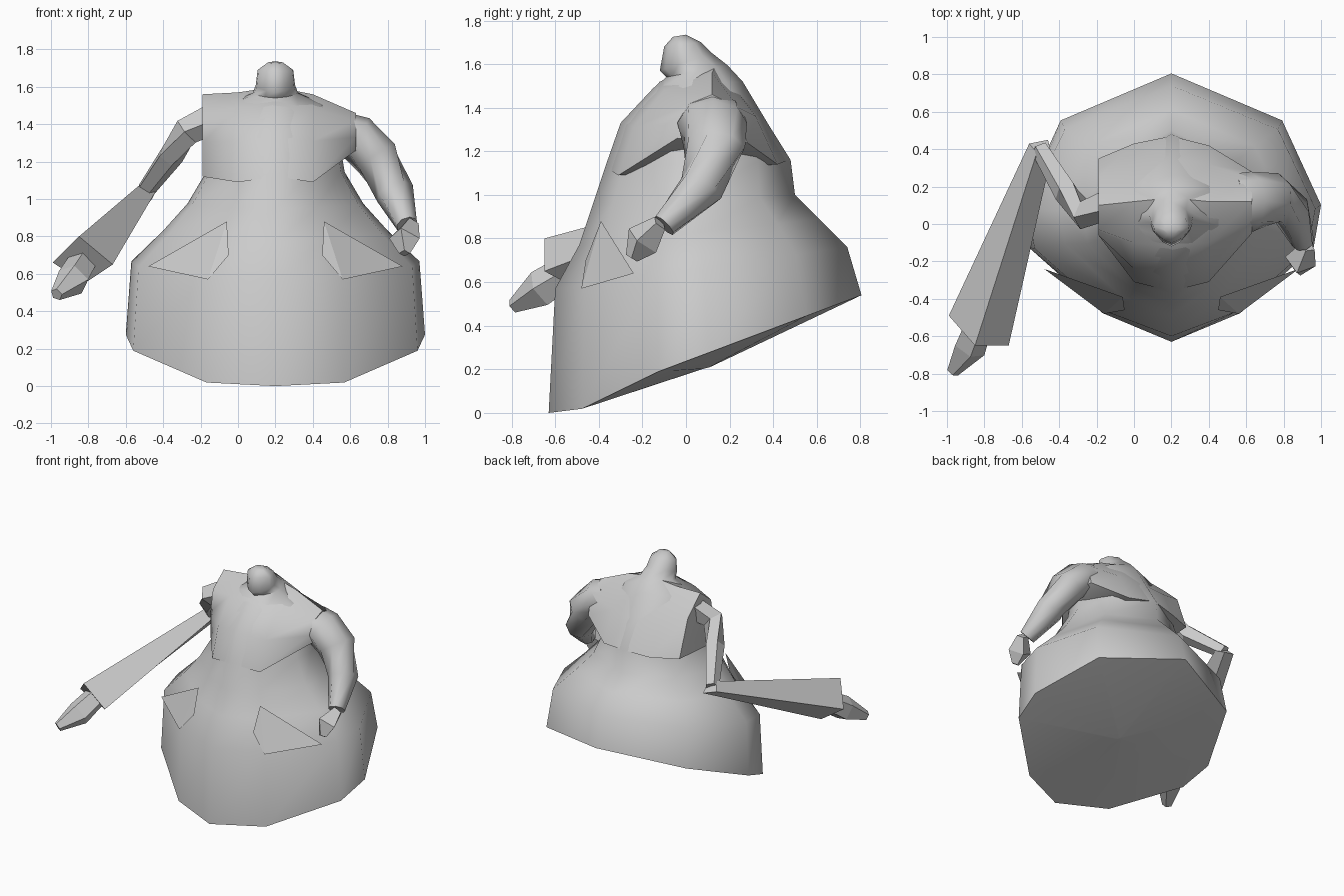
import bpy, bmesh, math
from mathutils import Vector

if "Cube" in bpy.data.objects:
    bpy.data.objects.remove(bpy.data.objects["Cube"])


def finish(name, bm, smooth=0):
    bmesh.ops.recalc_face_normals(bm, faces=bm.faces[:])
    me = bpy.data.meshes.new(name)
    bm.to_mesh(me)
    bm.free()
    ob = bpy.data.objects.new(name, me)
    bpy.context.collection.objects.link(ob)
    if smooth:
        bpy.ops.object.select_all(action='DESELECT')
        ob.select_set(True)
        bpy.context.view_layer.objects.active = ob
        bpy.ops.object.shade_smooth_by_angle(angle=math.radians(smooth))
    return ob


def loft(name, rings, smooth=0):
    """Skin closed rings in order and cap both ends."""
    bm = bmesh.new()
    vs = [[bm.verts.new(p) for p in r] for r in rings]
    n = len(vs[0])
    for a, b in zip(vs, vs[1:]):
        for i in range(n):
            j = (i + 1) % n
            bm.faces.new((a[i], a[j], b[j], b[i]))
    bm.faces.new(vs[0])
    bm.faces.new(vs[-1])
    return finish(name, bm, smooth)


def tube(name, path, sides, smooth=0):
    """Tapered limb along (x, y, z, horizontal radius[, vertical radius])."""
    pts = [Vector(p[:3]) for p in path]
    rings = []
    for i, p in enumerate(pts):
        d = pts[min(i + 1, len(pts) - 1)] - pts[max(i - 1, 0)]
        q = d.to_track_quat('Z', 'Y')
        rx, ry = path[i][3], path[i][-1]
        rings.append([p + q @ Vector((rx * math.cos(t), ry * math.sin(t), 0))
                      for t in (2 * math.pi * k / sides for k in range(sides))])
    return loft(name, rings, smooth)


# Gown, torso and neck: ten-sided tilted rings
half = [(0, -1), (.46, -.8), (.95, -.3), (1, .02), (.74, .65), (0, 1)]
section = half + [(-x, y) for x, y in half[4:0:-1]]
CX = .2
# half width, front y, back y, front z, back z (first ring is the hem's centre)
levels = [
    (.02, .07, .11, .20, .21),
    (.80, -.63, .805, .00, .54),
    (.77, -.60, .74, .57, .76),
    (.60, -.49, .61, .77, .89),
    (.47, -.43, .50, .95, 1.0),
    (.37, -.37, .48, 1.13, 1.16),
    (.34, -.30, .38, 1.33, 1.32),
    (.26, -.15, .26, 1.49, 1.52),
    (.12, -.09, .19, 1.54, 1.595),
    (.105, -.12, .12, 1.57, 1.65),
    (.095, -.10, .07, 1.68, 1.70),
    (.04, -.06, .00, 1.725, 1.735),
]
rings = []
for w, yf, yb, zf, zb in levels:
    rings.append([(CX + w * x, yf + (yb - yf) * (y + 1) / 2,
                   zf + (zb - zf) * (y + 1) / 2) for x, y in section])
for i in (1, 9):                       # hem is flatter at the front
    x, y, z = rings[1][i]
    rings[1][i] = (x, y + .01, z - .035)
loft("gown_body", rings, 60)

# Shoulder yoke: side-to-side sections, cut off flat at the thin-arm side
yoke = [
    (-.19, [(-.06, 1.12), (-.06, 1.30), (-.03, 1.46), (.10, 1.56), (.25, 1.42), (.35, 1.15)]),
    (.00, [(-.31, 1.09), (-.24, 1.31), (-.10, 1.49), (.12, 1.57), (.32, 1.36), (.43, 1.14)]),
    (.20, [(-.36, 1.12), (-.29, 1.33), (-.12, 1.52), (.14, 1.60), (.35, 1.35), (.47, 1.16)]),
    (.40, [(-.31, 1.09), (-.24, 1.31), (-.10, 1.48), (.12, 1.56), (.32, 1.36), (.42, 1.14)]),
    (.63, [(-.04, 1.26), (-.05, 1.33), (.02, 1.42), (.12, 1.46), (.24, 1.40), (.28, 1.24)]),
]
loft("shoulder_yoke", [[(x, y, z) for y, z in yz] for x, yz in yoke], 50)

# Full sleeve and its hand
tube("sleeve_arm", [(.54, .12, 1.36, .15, .11), (.63, .12, 1.33, .16, .125),
                    (.74, .13, 1.22, .145, .125), (.84, .07, 1.03, .105, .105),
                    (.905, -.10, .86, .06, .06)], 8, 60)
tube("sleeve_hand", [(.93, -.12, .87, .04), (.89, -.2, .79, .085),
                     (.89, -.25, .71, .03)], 4)

# Thin upper arm, flared forearm and hand
tube("thin_upper_arm", [(-.12, .12, 1.44, .09), (-.27, .05, 1.36, .08),
                        (-.36, .17, 1.23, .07), (-.5, .4, 1.04, .05)], 5)
loft("flared_forearm", [
    [(-.52, .38, 1.08), (-.44, .37, 1.04), (-.46, .45, 1.0), (-.56, .43, 1.03)],
    [(-.85, -.65, .80), (-.67, -.65, .65), (-.82, -.46, .55), (-.99, -.49, .66)]])
tube("pointed_hand", [(-.83, -.52, .66, .08), (-.88, -.66, .57, .09),
                      (-.97, -.79, .49, .035)], 5)

# Narrow pleats on both hips
for side, label in ((1, "right"), (-1, "left")):
    pts = [(.26, -.39, .88), (.25, -.46, .70), (.36, -.48, .57), (.68, -.24, .64)]
    bm = bmesh.new()
    v = [bm.verts.new((CX + side * x, y, z)) for x, y, z in pts]
    bm.faces.new(v[:3])
    bm.faces.new((v[0], v[2], v[3]))
    finish("hip_pleat_" + label, bm)
